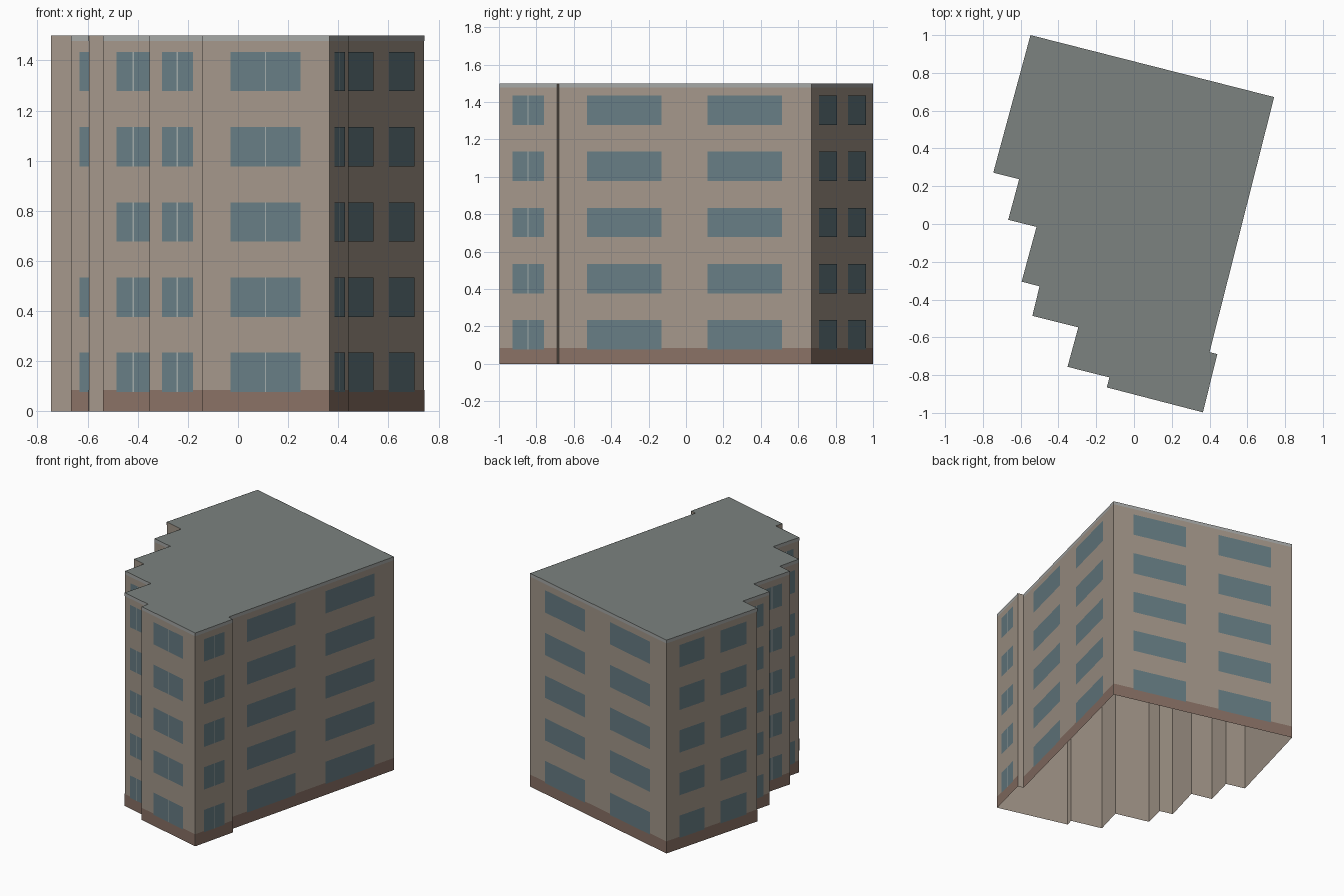
import bpy
from mathutils import Vector

if "Cube" in bpy.data.objects:
    bpy.data.objects.remove(bpy.data.objects["Cube"])

HEIGHT = 1.5
ONE = [(0.225, 0.775)]                     # single window with a centre mullion
TWO = [(0.11, 0.405), (0.587, 0.882)]      # pair of wide windows
SIDE = [(0.14, 0.418), (0.593, 0.88)]

# Footprint, counter-clockwise: x, y, windows on the wall that starts here
# (None = blank wall without plinth or cornice)
PLAN = [
    (-0.548, 1.0, SIDE), (-0.745, 0.272, None),
    (-0.608, 0.237, ONE), (-0.666, 0.022, ONE),
    (-0.516, -0.015, ONE), (-0.595, -0.305, None),
    (-0.5, -0.33, ONE), (-0.538, -0.486, ONE),
    (-0.295, -0.547, ONE), (-0.352, -0.756, ONE),
    (-0.13, -0.812, None), (-0.144, -0.865, ONE),
    (0.365, -0.997, ONE), (0.441, -0.689, None),
    (0.4, -0.678, TWO), (0.742, 0.672, TWO),
]


def material(name, rgb):
    m = bpy.data.materials.new(name)
    m.diffuse_color = (*rgb, 1)
    m.use_nodes = True
    m.node_tree.nodes["Principled BSDF"].inputs["Base Color"].default_value = m.diffuse_color
    return m


def make(name, faces, rgb):
    verts, index = [], []
    for f in faces:
        index.append(range(len(verts), len(verts) + len(f)))
        verts += f
    mesh = bpy.data.meshes.new(name)
    mesh.from_pydata(verts, [], [list(i) for i in index])
    mesh.materials.append(material(name + "_colour", rgb))
    ob = bpy.data.objects.new(name, mesh)
    bpy.context.collection.objects.link(ob)
    return ob


def panel(p, q, f0, f1, z0, z1, out):
    """Upright quad on wall p-q between two fractions, pushed outwards."""
    d = q - p
    n = Vector((d.y, -d.x, 0)).normalized() * out
    a, b = p + d * f0 + n, p + d * f1 + n
    return [(a.x, a.y, z0), (b.x, b.y, z0), (b.x, b.y, z1), (a.x, a.y, z1)]


walls, plinth, cornice, windows, mullions = [], [], [], [], []
for i, (x, y, openings) in enumerate(PLAN):
    p = Vector((x, y, 0))
    q = Vector((*PLAN[(i + 1) % len(PLAN)][:2], 0))
    walls.append(panel(p, q, 0, 1, 0, HEIGHT, 0))
    if not openings:
        continue
    plinth.append(panel(p, q, 0, 1, 0, 0.085, 0.001))
    cornice.append(panel(p, q, 0, 1, 1.477, HEIGHT, 0.001))
    for floor in range(5):
        if i == 3 and floor == 2:          # this bay has a blank middle floor
            continue
        z0 = 0.077 + 0.3 * floor
        for f0, f1 in openings:
            windows.append(panel(p, q, f0, f1, z0, z0 + 0.157, 0.002))
        if openings is ONE:
            h = 0.003 / (q - p).length
            mullions.append(panel(p, q, 0.5 - h, 0.5 + h, z0, z0 + 0.157, 0.003))

make("walls", walls, (0.37, 0.31, 0.255))
make("plinth", plinth, (0.25, 0.165, 0.13))
make("cornice", cornice, (0.38, 0.39, 0.38))
make("windows", windows, (0.135, 0.205, 0.23))
make("window_mullions", mullions, (0.36, 0.41, 0.40))
# Flat roof; the underside of the building stays open
make("roof", [[(x, y, HEIGHT) for x, y, _ in PLAN]], (0.2, 0.225, 0.215))
